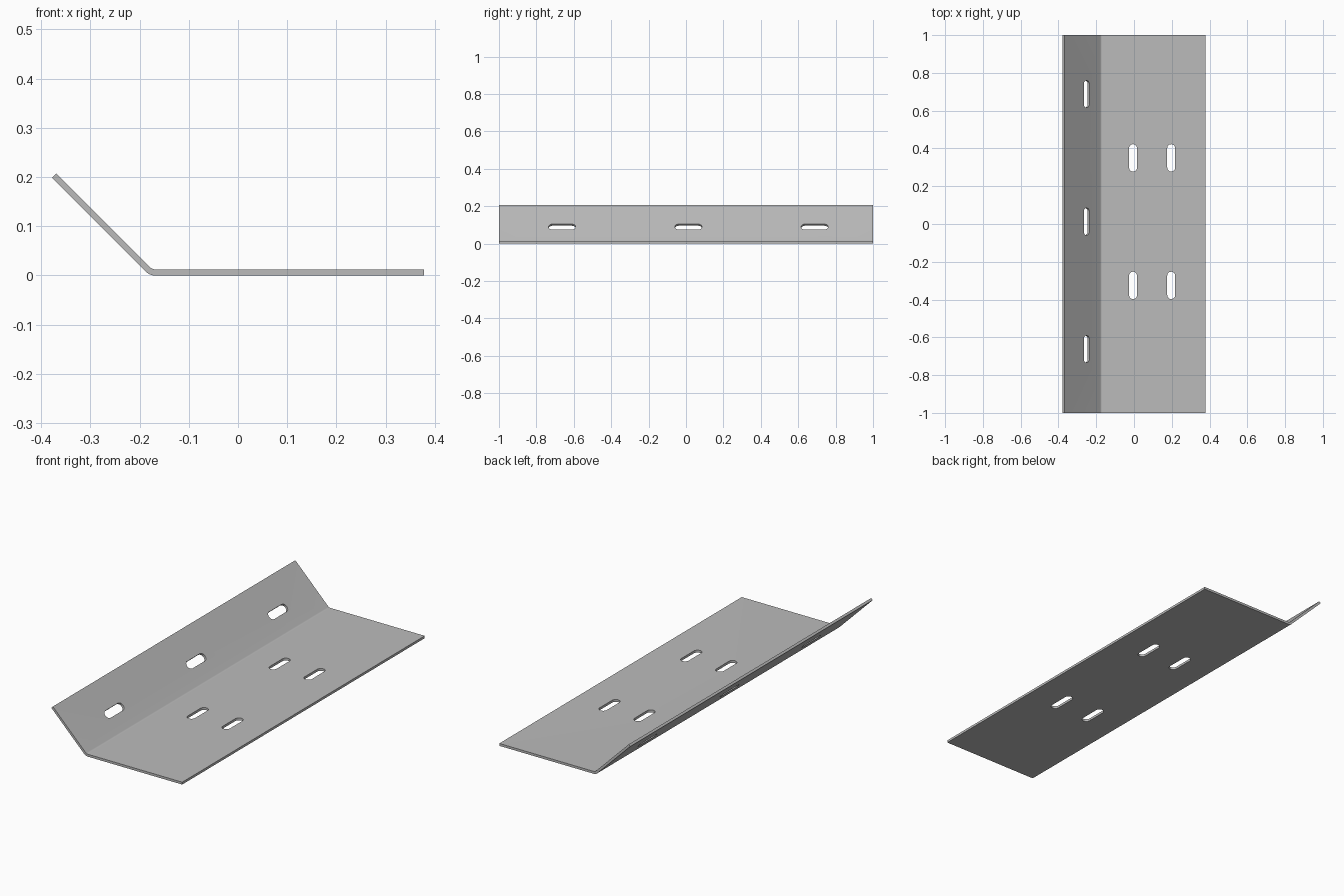
import bpy
import bmesh
from math import cos, sin, pi, radians, sqrt
from mathutils import Matrix, Vector

cube = bpy.data.objects.get("Cube")
if cube:
    bpy.data.objects.remove(cube, do_unlink=True)

THICK = 0.0125        # sheet thickness
RADIUS = 0.025        # outer bend radius
HALF_X, HALF_Y = 0.378, 1.0
TIP_Z = 0.1985        # lower corner of the flange tip
SLOT_LEN, SLOT_WIDTH = 0.145, 0.042

steel = bpy.data.materials.new("steel grey")
steel.use_nodes = True
grey = (0.5, 0.5, 0.5, 1)
steel.diffuse_color = grey
steel.node_tree.nodes["Principled BSDF"].inputs["Base Color"].default_value = grey


def prism(name, outline, vector, matrix=Matrix()):
    """Extrude a closed outline along a vector."""
    bm = bmesh.new()
    face = bm.faces.new([bm.verts.new(p) for p in outline])
    new = bmesh.ops.extrude_face_region(bm, geom=[face])["geom"]
    bmesh.ops.translate(bm, vec=vector, verts=[v for v in new if isinstance(v, bmesh.types.BMVert)])
    bmesh.ops.recalc_face_normals(bm, faces=bm.faces)
    bm.transform(matrix)
    mesh = bpy.data.meshes.new(name)
    bm.to_mesh(mesh)
    bm.free()
    mesh.materials.append(steel)
    obj = bpy.data.objects.new(name, mesh)
    bpy.context.collection.objects.link(obj)
    return obj


# Bent sheet: flat base, rounded bend, flange rising at 45 degrees
centre_x = TIP_Z - HALF_X + RADIUS * (sqrt(2) - 1)


def bend(radius):
    angles = [radians(-90 - 45 * i / 6) for i in range(7)]
    return [(centre_x + radius * cos(a), -HALF_Y, RADIUS + radius * sin(a)) for a in angles]


step = THICK / sqrt(2)
outline = [(HALF_X, -HALF_Y, 0)] + bend(RADIUS)
outline += [(-HALF_X, -HALF_Y, TIP_Z), (-HALF_X + step, -HALF_Y, TIP_Z + step)]
outline += bend(RADIUS - THICK)[::-1] + [(HALF_X, -HALF_Y, THICK)]
bracket = prism("bent_plate", outline, Vector((0, 2 * HALF_Y, 0)))


# Round-ended slots cut square to the sheet
def cut_slot(x, y, z, tilt):
    r = SLOT_WIDTH / 2
    shift = SLOT_LEN / 2 - r
    points = []
    for side in (0, 1):
        for i in range(13):
            a = pi * (side + i / 12)
            points.append((r * cos(a), r * sin(a) + (-shift if side else shift), -0.03))
    place = Matrix.Translation((x, y, z)) @ Matrix.Rotation(tilt, 4, "Y")
    cutter = prism("slot_cutter", points, Vector((0, 0, 0.06)), place)
    cutter.hide_render = True
    mod = bracket.modifiers.new("slot", "BOOLEAN")
    mod.object = cutter
    mod.operation = "DIFFERENCE"
    mod.solver = "EXACT"
    bpy.context.view_layer.objects.active = bracket
    bpy.ops.object.modifier_apply(modifier=mod.name)
    bpy.data.objects.remove(cutter, do_unlink=True)


for y in (-0.325, 0.35):
    for x in (-0.005, 0.197):
        cut_slot(x, y, THICK / 2, 0)
for y in (-0.662, 0.013, 0.688):
    cut_slot(-0.2555, y, 0.085, radians(45))

# Smooth bend and slot ends, crisp sheet edges
bpy.ops.object.select_all(action="DESELECT")
bracket.select_set(True)
bpy.context.view_layer.objects.active = bracket
bpy.ops.object.shade_smooth_by_angle(angle=radians(30))
